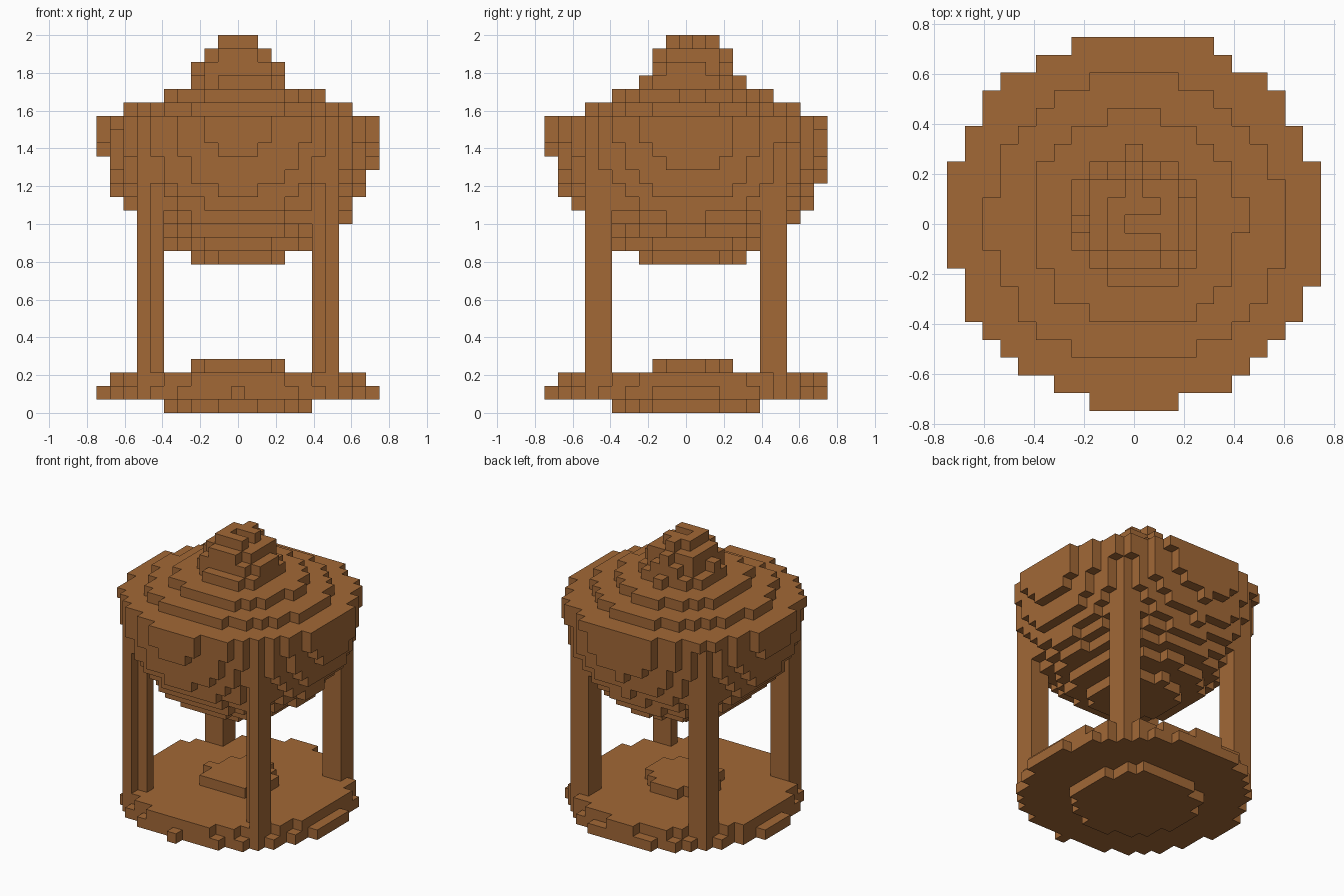
import bpy, bmesh, math
from mathutils import Vector

cube = bpy.data.objects.get("Cube")
if cube:
    bpy.data.objects.remove(cube, do_unlink=True)

S = 1 / 14                # block size
CX, CY = 0.1, 0.25        # slight off-centre of every disc, in blocks

wood = bpy.data.materials.new("warm_brown_wood")
wood.use_nodes = True
COLOUR = (0.36, 0.138, 0.037, 1)
wood.diffuse_color = COLOUR
wood.node_tree.nodes["Principled BSDF"].inputs["Base Color"].default_value = COLOUR


def disc(layer, radius_sq):
    """Blocks of one round layer."""
    n = math.ceil(math.sqrt(radius_sq)) + 1
    return {(x, y, layer) for x in range(-n, n + 1) for y in range(-n, n + 1)
            if (x - CX) ** 2 + (y - CY) ** 2 <= radius_sq}


def stack(first, radii_sq):
    """Round layers piled upwards from the first layer."""
    blocks = set()
    for i, r in enumerate(radii_sq):
        blocks |= disc(first + i, r)
    return blocks


def build(name, blocks):
    """Mesh the outer skin of a set of blocks."""
    bm = bmesh.new()
    for b in blocks:
        centre = Vector((b[0], b[1], b[2] + 0.5))
        for axis in range(3):
            for sign in (-1, 1):
                near = list(b)
                near[axis] += sign
                if tuple(near) in blocks:
                    continue
                d, u, v = Vector(), Vector(), Vector()
                d[axis] = sign / 2
                u[(axis + 1) % 3] = sign / 2
                v[(axis + 2) % 3] = 1 / 2
                corners = (-u - v, u - v, u + v, v - u)
                bm.faces.new([bm.verts.new((centre + d + c) * S) for c in corners])
    bmesh.ops.remove_doubles(bm, verts=bm.verts, dist=S / 100)
    mesh = bpy.data.meshes.new(name)
    bm.to_mesh(mesh)
    bm.free()
    mesh.materials.append(wood)
    obj = bpy.data.objects.new(name, mesh)
    bpy.context.collection.objects.link(obj)
    return obj


# Foot, round base and the low mound on it
build("base", stack(0, [31, 105.3, 97, 10]))

# Corner posts; the front pair has a notch on its inner front edge
for sx, side in ((1, "left"), (-1, "right")):
    for sy, end in ((-1, "front"), (1, "back")):
        plan = {(6, 6), (7, 6), (6, 7), (7, 7)}
        if sy < 0:
            plan.discard((6, 7))
        build(f"{end}_{side}_post",
              {(sx * x, sy * y, z) for x, y in plan for z in range(1, 19)})

# Rounded bowl
build("bowl", stack(11, [14.4, 34, 50, 64, 77, 87, 95.5, 101.5, 106.5, 110, 111.3]))

# Stepped lid
build("lid", stack(22, [67.5, 36]))

# Finial with a small hollow in its top
build("finial", stack(24, [14.4, 10, 8, 3.4]) - {(0, 0, 27), (1, 0, 27)})
